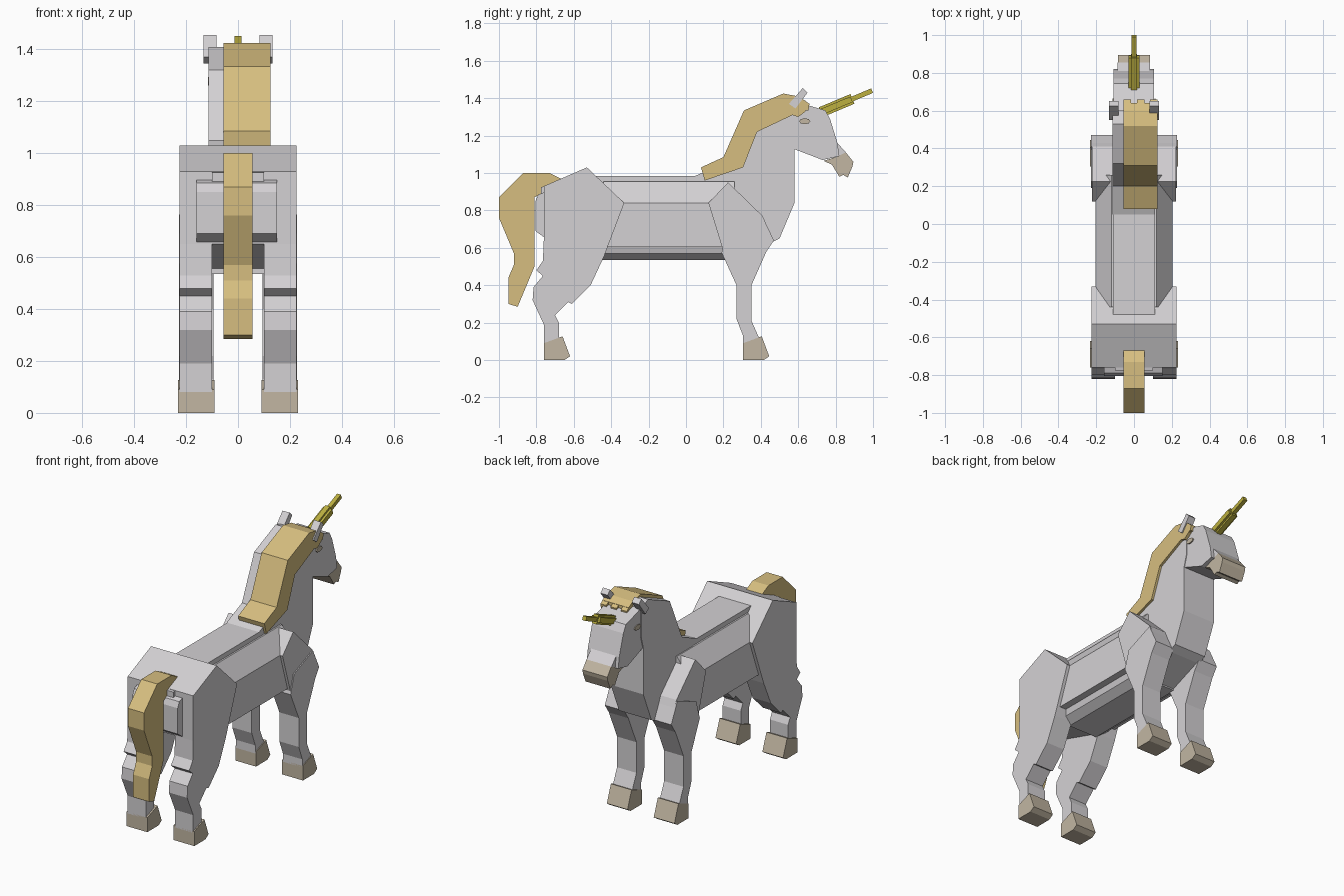
import bpy, bmesh, math


def mat(name, rgb):
    m = bpy.data.materials.new(name)
    lin = [c / 12.92 if c <= 0.04045 else ((c + 0.055) / 1.055) ** 2.4 for c in rgb]
    m.diffuse_color = (*lin, 1)
    return m


COAT = mat("pale_grey", (0.83, 0.82, 0.83))
HAIR = mat("straw_gold", (0.84, 0.745, 0.50))
HOOF = mat("warm_taupe", (0.76, 0.715, 0.635))
HORN = mat("olive_yellow", (0.74, 0.69, 0.25))


def finish(name, bm, material, mirror=False):
    bmesh.ops.recalc_face_normals(bm, faces=bm.faces)
    me = bpy.data.meshes.new(name)
    bm.to_mesh(me)
    bm.free()
    ob = bpy.data.objects.new(name, me)
    bpy.context.collection.objects.link(ob)
    me.materials.append(material)
    if mirror:
        ob.modifiers.new("mirror", 'MIRROR')
    return ob


def slab(name, profile, x0, x1, material, mirror=False):
    """Side profile of (y, z) points extruded across x."""
    bm = bmesh.new()
    a = [bm.verts.new((x0, y, z)) for y, z in profile]
    b = [bm.verts.new((x1, y, z)) for y, z in profile]
    n = len(profile)
    bm.faces.new(a)
    bm.faces.new(b[::-1])
    for i in range(n):
        j = (i + 1) % n
        bm.faces.new((a[i], b[i], b[j], a[j]))
    return finish(name, bm, material, mirror)


def bar(name, section, y0, y1, material):
    """Symmetric (x, z) half section extruded along y."""
    pts = section + [(-x, z) for x, z in reversed(section)]
    bm = bmesh.new()
    a = [bm.verts.new((x, y0, z)) for x, z in pts]
    b = [bm.verts.new((x, y1, z)) for x, z in pts]
    n = len(pts)
    bm.faces.new(a)
    bm.faces.new(b[::-1])
    for i in range(n):
        j = (i + 1) % n
        bm.faces.new((a[i], b[i], b[j], a[j]))
    return finish(name, bm, material)


# Barrel with bevelled back, raised spine and stepped belly
bar("barrel", [(0.17, 0.605), (0.205, 0.605), (0.205, 0.84), (0.12, 0.955)], -0.44, 0.26, COAT)
bar("belly", [(0.10, 0.535), (0.15, 0.57), (0.165, 0.62)], -0.46, 0.24, COAT)
bar("spine", [(0.11, 0.94), (0.11, 0.985)], -0.48, 0.2, COAT)

# Hindquarters
slab("haunch", [(-0.76, 0.93), (-0.53, 1.03), (-0.33, 0.84), (-0.44, 0.55), (-0.76, 0.65)],
     -0.225, 0.225, COAT)
slab("rump_panel", [(-0.75, 0.90), (-0.79, 0.885), (-0.805, 0.85), (-0.805, 0.69), (-0.75, 0.65)],
     -0.16, 0.15, COAT)
slab("tail_dock", [(-0.75, 0.93), (-0.775, 0.925), (-0.775, 0.89), (-0.75, 0.88)], -0.10, 0.10, COAT)
slab("hind_leg", [(-0.76, 0.65), (-0.44, 0.55), (-0.51, 0.40), (-0.61, 0.30), (-0.63, 0.31),
                  (-0.70, 0.24), (-0.68, 0.20), (-0.68, 0.08), (-0.76, 0.08), (-0.76, 0.19),
                  (-0.82, 0.32), (-0.815, 0.39), (-0.765, 0.45), (-0.80, 0.48), (-0.765, 0.53)],
     0.10, 0.225, COAT, True)

# Shoulders and front legs
slab("shoulder", [(0.12, 0.84), (0.225, 0.95), (0.41, 0.77), (0.465, 0.64), (0.38, 0.60), (0.20, 0.58)],
     0.09, 0.222, COAT, True)
slab("front_leg", [(0.225, 0.69), (0.41, 0.765), (0.47, 0.64), (0.43, 0.58), (0.35, 0.40),
                   (0.35, 0.21), (0.39, 0.12), (0.38, 0.08), (0.305, 0.08), (0.305, 0.13),
                   (0.27, 0.22), (0.27, 0.40), (0.19, 0.575)], 0.095, 0.228, COAT, True)

# Hooves share one profile
for name, y in (("hind_hoof", -0.76), ("front_hoof", 0.305)):
    slab(name, [(y, 0), (y + 0.11, 0), (y + 0.14, 0.02), (y + 0.10, 0.127), (y, 0.09)],
         0.09, 0.232, HOOF, True)

# Neck and chest
slab("neck", [(0.05, 0.985), (0.20, 1.05), (0.32, 1.32), (0.53, 1.41), (0.60, 1.39), (0.60, 1.20),
              (0.58, 1.13), (0.58, 0.84), (0.50, 0.65), (0.45, 0.625), (0.23, 0.54),
              (0.10, 0.60), (0.10, 0.95)], -0.113, 0.11, COAT)

# Head and muzzle
slab("head", [(0.55, 1.395), (0.66, 1.36), (0.745, 1.335), (0.77, 1.29), (0.81, 1.16),
              (0.82, 1.09), (0.73, 1.07), (0.56, 1.135)], -0.109, 0.106, COAT)
slab("nose", [(0.79, 1.20), (0.81, 1.16), (0.855, 1.11), (0.80, 1.085), (0.73, 1.075), (0.73, 1.15)],
     -0.088, 0.084, COAT)
slab("muzzle", [(0.735, 1.065), (0.80, 1.085), (0.855, 1.11), (0.895, 1.06), (0.89, 1.035),
                (0.865, 0.977), (0.84, 0.99), (0.82, 0.98), (0.78, 1.045)], -0.086, 0.084, HOOF)
slab("ear", [(0.55, 1.37), (0.585, 1.345), (0.65, 1.43), (0.625, 1.455)], 0.083, 0.132, COAT, True)
slab("eye", [(0.635 + 0.03 * math.cos(i * math.pi / 4), 1.277 + 0.016 * math.sin(i * math.pi / 4))
             for i in range(8)], 0.108, 0.115, HOOF, True)

# Mane with a jagged forelock
slab("mane", [(0.08, 1.03), (0.20, 1.085), (0.31, 1.335), (0.52, 1.425), (0.60, 1.41), (0.64, 1.385),
              (0.64, 1.33), (0.60, 1.30), (0.57, 1.31), (0.38, 1.22), (0.305, 1.03), (0.10, 0.96)],
     -0.055, 0.125, HAIR)
for i in range(3):
    x = -0.055 + i * 0.07
    slab("forelock_tuft", [(0.63, 1.39), (0.66, 1.37), (0.655, 1.335), (0.63, 1.335)],
         x, x + 0.04, HAIR)

# Tail
slab("tail", [(-0.66, 0.965), (-0.73, 1.0), (-0.87, 1.0), (-1.0, 0.87), (-1.0, 0.76), (-0.92, 0.57),
              (-0.92, 0.51), (-0.95, 0.44), (-0.95, 0.30), (-0.90, 0.285), (-0.81, 0.50),
              (-0.81, 0.87), (-0.74, 0.91)], -0.055, 0.055, HAIR)

# Horn in stepped lengths
def horn_piece(name, start, end, w, h):
    d = 0.42  # slope
    up = lambda y: 1.325 + (y - 0.72) * d
    slab(name, [(start - h * 0.4, up(start) + h), (start + h * 0.4, up(start) - h),
                (end + h * 0.4, up(end) - h), (end - h * 0.4, up(end) + h)], -w, w, HORN)


horn_piece("horn_base", 0.71, 0.885, 0.03, 0.015)
horn_piece("horn_ridge", 0.72, 0.89, 0.016, 0.026)
horn_piece("horn_tip", 0.72, 0.995, 0.013, 0.012)
